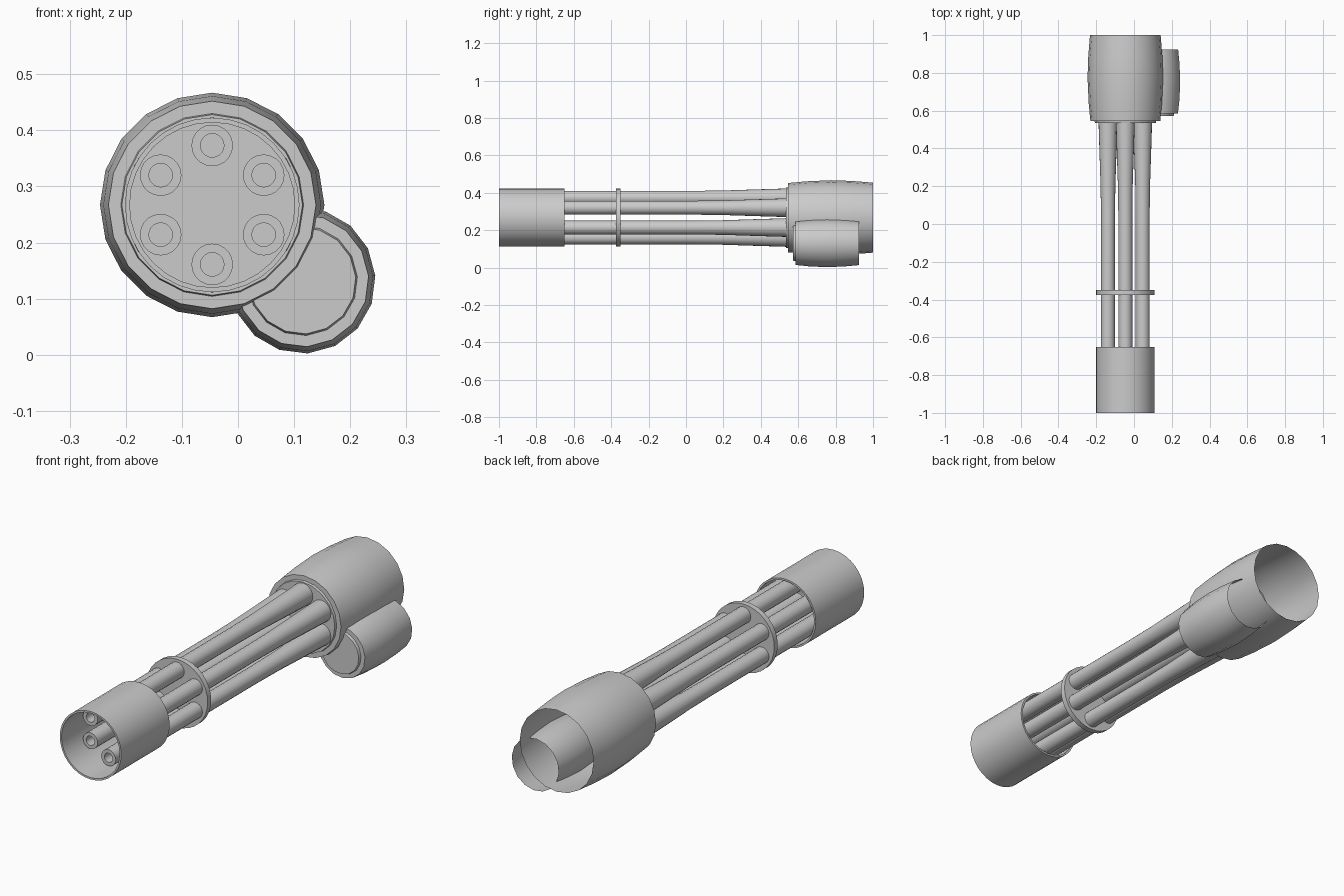
import bpy, bmesh
from math import sin, cos, pi, radians

if "Cube" in bpy.data.objects:
    bpy.data.objects.remove(bpy.data.objects["Cube"])

AX, AZ = -0.046, 0.267      # centre of the main axis in the front view


def lathe(name, profile, cx, cz, sides, phase=90.0, closed=False):
    """Revolve (radius, y) points around an axis parallel to y."""
    bm = bmesh.new()
    rings = []
    for r, y in profile:
        n = sides if r > 0 else 1
        rings.append([bm.verts.new((cx + r * cos(radians(phase) + 2 * pi * i / sides), y,
                                    cz + r * sin(radians(phase) + 2 * pi * i / sides)))
                      for i in range(n)])
    pairs = list(zip(rings, rings[1:]))
    if closed:
        pairs.append((rings[-1], rings[0]))
    for a, b in pairs:
        for i in range(sides):
            j = (i + 1) % sides
            if len(a) == 1:
                bm.faces.new((a[0], b[j], b[i]))
            elif len(b) == 1:
                bm.faces.new((a[i], a[j], b[0]))
            else:
                bm.faces.new((a[i], a[j], b[j], b[i]))
    bmesh.ops.recalc_face_normals(bm, faces=bm.faces)
    me = bpy.data.meshes.new(name)
    bm.to_mesh(me)
    bm.free()
    ob = bpy.data.objects.new(name, me)
    bpy.context.collection.objects.link(ob)
    bpy.ops.object.select_all(action='DESELECT')
    ob.select_set(True)
    bpy.context.view_layer.objects.active = ob
    bpy.ops.object.shade_smooth_by_angle(angle=radians(30))
    return ob


# main housing: bulged shell, open at the back, with a shallow boss in front
lathe("main_housing",
      [(0, 0.535), (0.161, 0.535), (0.163, 0.546), (0.185, 0.546), (0.194, 0.64),
       (0.2, 0.775), (0.196, 0.89), (0.187, 1.0)], AX, AZ, 20)

# side motor housing: smaller shell of the same form
lathe("motor_housing",
      [(0, 0.573), (0.095, 0.573), (0.098, 0.585), (0.118, 0.585), (0.126, 0.66),
       (0.13, 0.755), (0.126, 0.85), (0.119, 0.925)], 0.115, 0.132, 16, 4)

# muzzle sleeve: thin open tube
lathe("muzzle_sleeve",
      [(0.1555, -1.0), (0.1555, -0.65), (0.147, -0.65), (0.147, -1.0)],
      AX, AZ, 32, closed=True)

# clamp disc holding the barrels together
lathe("barrel_clamp", [(0, -0.375), (0.1555, -0.375), (0.1555, -0.35), (0, -0.35)],
      AX, AZ, 32)

# six bored barrels, flaring towards the housing
for k in range(6):
    a = radians(90 + 60 * k)
    lathe(f"barrel_{k + 1}",
          [(0, -0.7), (0.021, -0.7), (0.021, -0.87), (0.037, -0.87), (0.037, 0.04),
           (0.039, 0.2), (0.045, 0.38), (0.05, 0.54)],
          AX + 0.106 * cos(a), AZ + 0.106 * sin(a), 20)
